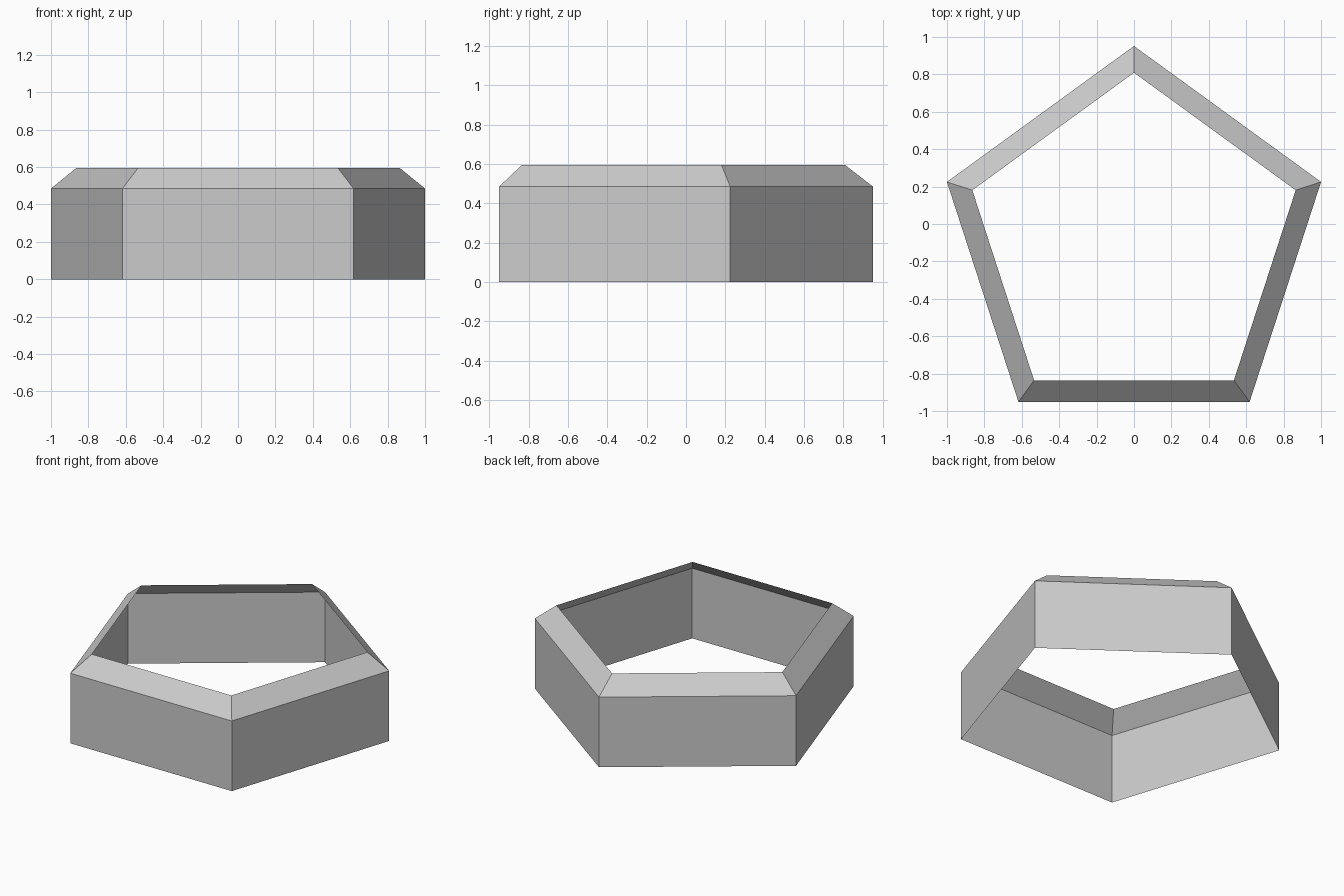
import bpy
import bmesh
from math import sin, cos, tau

cube = bpy.data.objects.get("Cube")
if cube:
    bpy.data.objects.remove(cube, do_unlink=True)

SIDES = 5
CENTRE_Y = -0.1
# radius and height of each ring, from the open base to the inner rim
RINGS = [(1.0515, 0.0), (1.0515, 0.485), (0.909, 0.595)]

grey = bpy.data.materials.new("light grey")
grey.use_nodes = True
colour = (0.6, 0.6, 0.6, 1)
grey.diffuse_color = colour
grey.node_tree.nodes["Principled BSDF"].inputs["Base Color"].default_value = colour


def ring(bm, radius, z):
    """Pentagon with one corner pointing to the back."""
    angles = [tau * i / SIDES for i in range(SIDES)]
    return [bm.verts.new((-radius * sin(a), CENTRE_Y + radius * cos(a), z))
            for a in angles]


# thin open wall with a rim sloping inward
bm = bmesh.new()
loops = [ring(bm, r, z) for r, z in RINGS]
for low, high in zip(loops, loops[1:]):
    for i in range(SIDES):
        j = (i + 1) % SIDES
        bm.faces.new((low[i], low[j], high[j], high[i]))

mesh = bpy.data.meshes.new("pentagon_wall")
bm.to_mesh(mesh)
bm.free()
mesh.materials.append(grey)
wall = bpy.data.objects.new("pentagon_wall", mesh)
bpy.context.collection.objects.link(wall)
